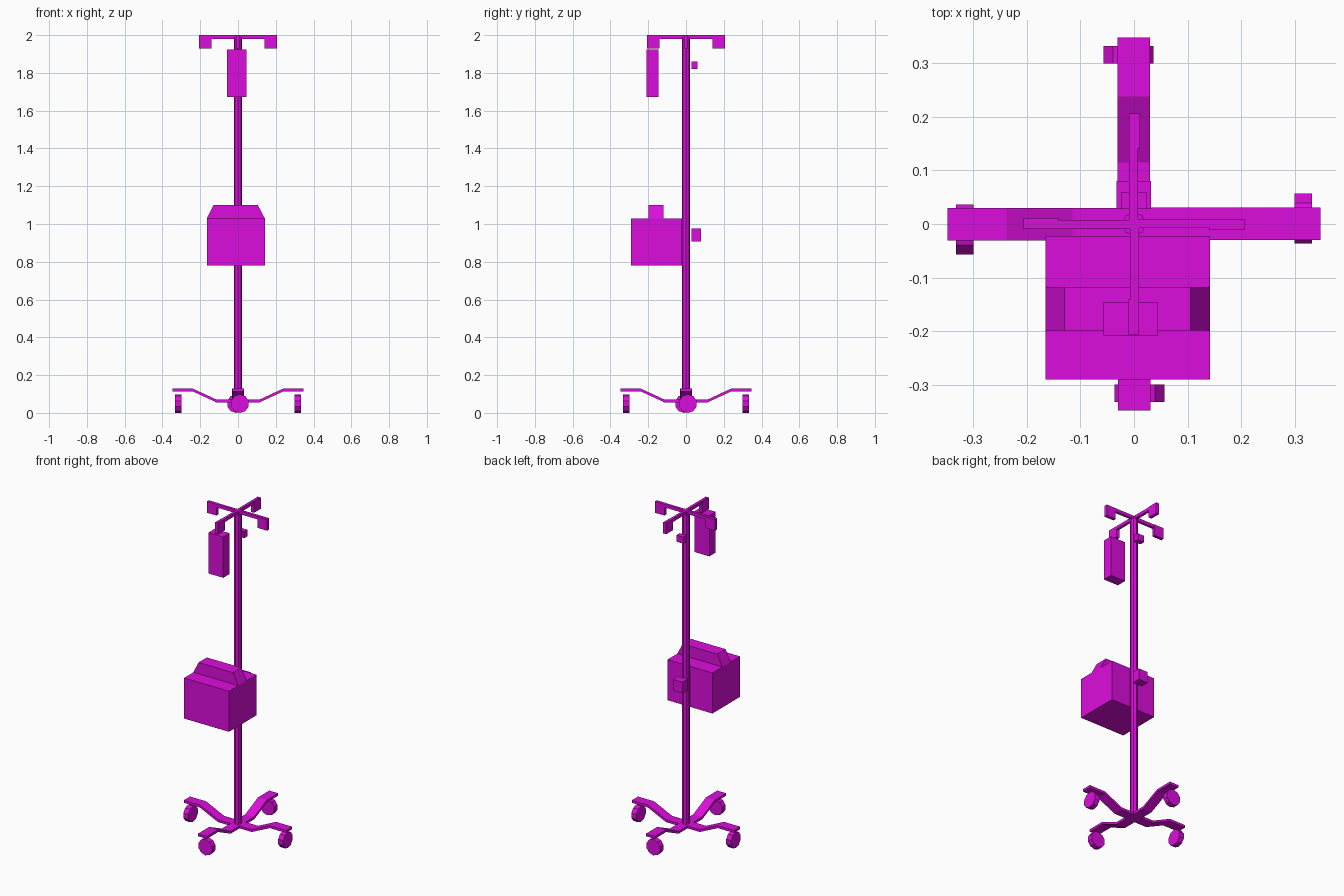
import bpy, math
from mathutils import Matrix

cube = bpy.data.objects.get("Cube")
if cube:
    bpy.data.objects.remove(cube, do_unlink=True)

magenta = bpy.data.materials.new("magenta")
magenta.use_nodes = True
colour = (0.72, 0.004, 0.72, 1)
magenta.diffuse_color = colour
magenta.node_tree.nodes["Principled BSDF"].inputs["Base Color"].default_value = colour


def prism(name, outline, y0, y1, turn=0):
    """Extrude an x-z outline from y0 to y1, then turn it about the vertical axis."""
    n = len(outline)
    verts = [(x, y, z) for y in (y0, y1) for x, z in outline]
    faces = [tuple(range(n)), tuple(reversed(range(n, 2 * n)))]
    faces += [(i, i + n, (i + 1) % n + n, (i + 1) % n) for i in range(n)]
    mesh = bpy.data.meshes.new(name)
    mesh.from_pydata(verts, [], faces)
    mesh.transform(Matrix.Rotation(turn, 4, "Z"))
    mesh.materials.append(magenta)
    obj = bpy.data.objects.new(name, mesh)
    bpy.context.collection.objects.link(obj)
    return obj


def box(name, x0, x1, y0, y1, z0, z1, turn=0):
    return prism(name, [(x0, z0), (x1, z0), (x1, z1), (x0, z1)], y0, y1, turn)


# Central pole
bpy.ops.mesh.primitive_cylinder_add(vertices=8, radius=0.022, depth=1.93,
                                    location=(0, 0, 1.025))
pole = bpy.context.object
pole.name = "pole"
pole.data.materials.append(magenta)

# Four bent legs, casters, and hanging arms, each a quarter turn apart
leg_top = [(0, 0.071), (0.115, 0.071), (0.238, 0.128), (0.348, 0.128)]
leg_outline = [(x, z - 0.015) for x, z in leg_top] + leg_top[::-1]
sides = ("left", "back", "right", "front")
for i, side in enumerate(sides):
    turn = i * math.pi / 2
    prism(side + "_leg", leg_outline, -0.03, 0.031, turn)

    bpy.ops.mesh.primitive_cylinder_add(vertices=10, radius=0.049, depth=0.033)
    wheel = bpy.context.object
    wheel.name = side + "_wheel"
    wheel.data.transform(Matrix.Rotation(turn, 4, "Z")
                         @ Matrix.Translation((0.316, 0.01, 0.049))
                         @ Matrix.Rotation(math.pi / 2, 4, "Y")
                         @ Matrix.Rotation(math.pi / 2, 4, "Z"))
    wheel.data.materials.append(magenta)
    # Stand the wheel on a corner
    lowest = min(v.co.z for v in wheel.data.vertices)
    wheel.data.transform(Matrix.Translation((0, 0, -lowest)))

    box(side + "_arm", 0, 0.206, -0.007, 0.009, 1.98, 2.0, turn)
    box(side + "_hook", 0.141, 0.206, -0.011, 0.009, 1.93, 1.999, turn)

# Hanging fluid bag
box("fluid_bag", -0.057, 0.045, -0.208, -0.146, 1.672, 1.923)

# Pump unit with its tapered carrying handle
box("pump_body", -0.165, 0.142, -0.29, -0.022, 0.78, 1.03)
prism("pump_handle", [(-0.165, 1.03), (0.142, 1.03), (0.105, 1.10), (-0.13, 1.10)],
      -0.199, -0.118)

# Clamp knobs behind the pole
box("lower_clamp", -0.033, 0.032, 0.028, 0.08, 0.907, 0.976)
box("upper_clamp", -0.024, 0.023, 0.028, 0.06, 1.82, 1.86)
